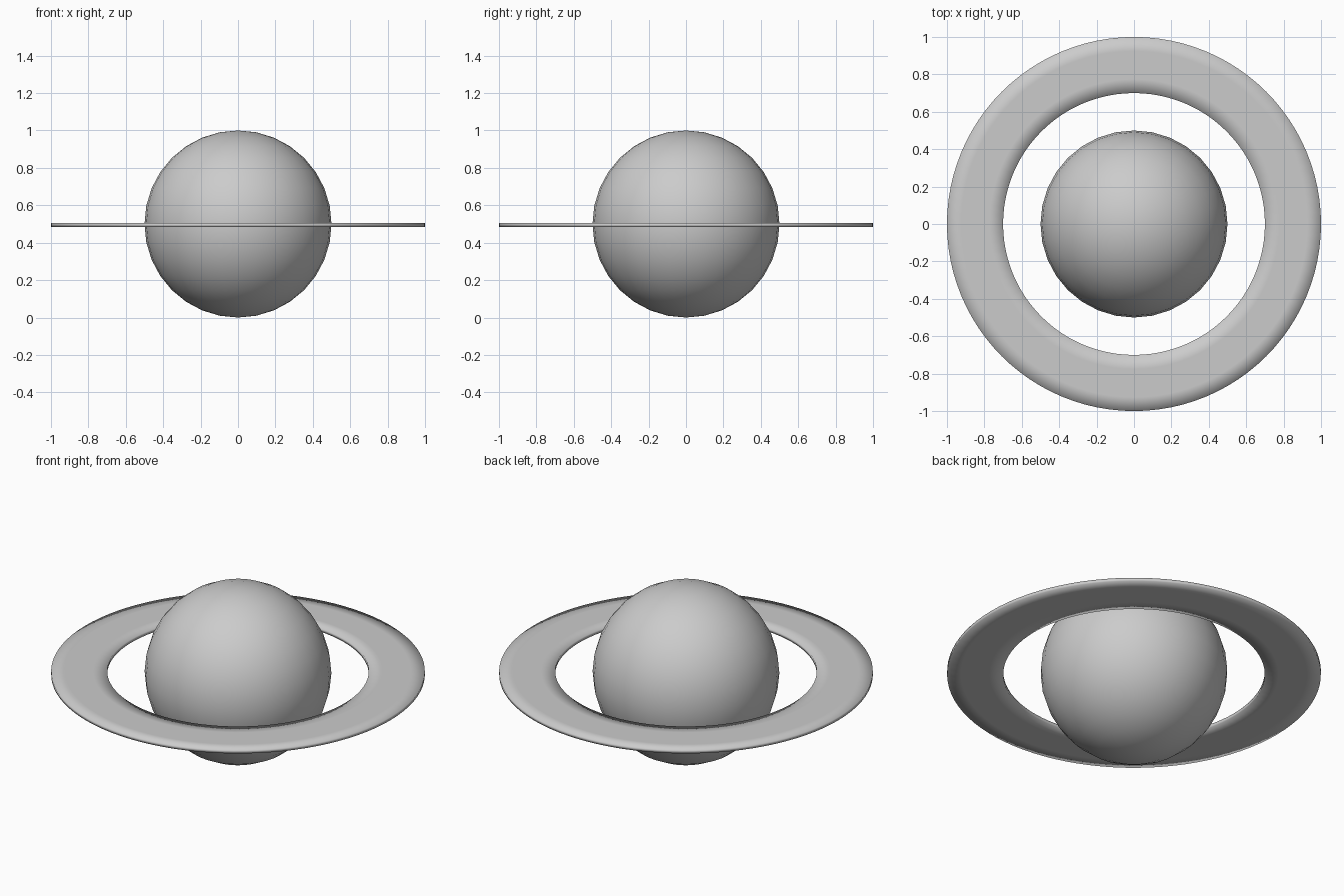
import bpy
import math
from mathutils import Vector

cube = bpy.data.objects.get("Cube")
if cube:
    bpy.data.objects.remove(cube, do_unlink=True)

CENTRE_Z = 0.5
RING_Z = 0.495
RING_HALF_HEIGHT = 0.01
RING_SEGMENTS = 96

# Plain grey shared by both parts
grey = bpy.data.materials.new("plain_grey")
grey.use_nodes = True
colour = (0.6, 0.6, 0.6, 1)
grey.diffuse_color = colour
grey.node_tree.nodes["Principled BSDF"].inputs["Base Color"].default_value = colour


def lathe(name, profile, segments):
    """Turn a closed (radius, height) profile around z."""
    count = len(profile)
    verts, faces = [], []
    for i in range(segments):
        angle = math.tau * i / segments
        verts += [Vector((r * math.cos(angle), r * math.sin(angle), z))
                  for r, z in profile]
        for j in range(count):
            k = (j + 1) % count
            a, b = i * count, (i + 1) % segments * count
            faces.append((a + j, b + j, b + k, a + k))
    mesh = bpy.data.meshes.new(name)
    mesh.from_pydata(verts, [], faces)
    obj = bpy.data.objects.new(name, mesh)
    bpy.context.collection.objects.link(obj)
    return obj


def finish(obj):
    obj.data.materials.append(grey)
    obj.data.shade_smooth()


# Planet body
bpy.ops.mesh.primitive_uv_sphere_add(
    segments=32, ring_count=16, radius=0.5, location=(0, 0, CENTRE_Z))
planet = bpy.context.object
planet.name = "planet"
finish(planet)

# Thin flat ring, with soft shading towards its inner and outer rims
radii = (0.7, 0.775, 0.925, 1.0)
bottom = [(r, -RING_HALF_HEIGHT) for r in radii]
top = [(r, RING_HALF_HEIGHT) for r in reversed(radii)]
ring = lathe("planet_ring", bottom + top, RING_SEGMENTS)
ring.location.z = RING_Z
finish(ring)
